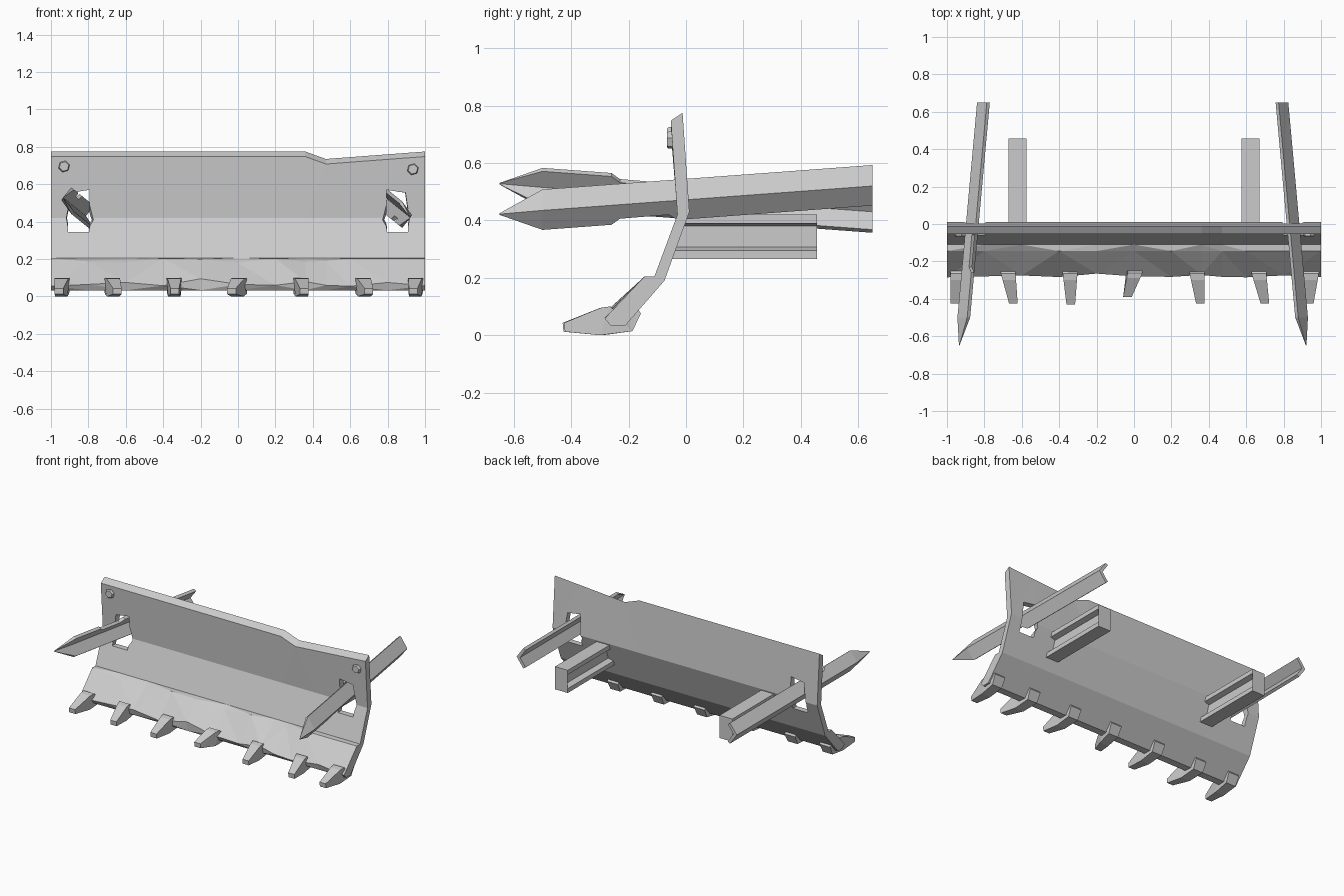
import bpy, bmesh, math
from mathutils import Matrix, Vector

if "Cube" in bpy.data.objects:
    bpy.data.objects.remove(bpy.data.objects["Cube"])


def loft(name, rings):
    """Skin a list of equal-length closed rings and cap both ends."""
    bm = bmesh.new()
    vs = [[bm.verts.new(p) for p in ring] for ring in rings]
    n = len(vs[0])
    for a, b in zip(vs, vs[1:]):
        for i in range(n):
            j = (i + 1) % n
            bm.faces.new((a[i], a[j], b[j], b[i]))
    bm.faces.new(vs[0])
    bm.faces.new(vs[-1])
    bmesh.ops.triangulate(bm, faces=bm.faces[:])
    bmesh.ops.recalc_face_normals(bm, faces=bm.faces[:])
    me = bpy.data.meshes.new(name)
    bm.to_mesh(me)
    bm.free()
    ob = bpy.data.objects.new(name, me)
    bpy.context.collection.objects.link(ob)
    return ob


# Bent blade: x station, drop of top edge, ledge height, lip edge height
stations = [(-1, 0, .205, .055), (-.8, 0, .187, .065), (-.6, 0, .182, .075),
            (-.4, 0, .204, .058), (-.2, 0, .2, .095), (0, 0, .18, .065),
            (.2, 0, .203, .06), (.36, 0, .185, .08), (.47, .04, .19, .06),
            (.6, .03, .203, .055), (.8, .015, .203, .075), (1, 0, .204, .058)]
rings = []
for x, drop, ledge, lip in stations:
    prof = [(-.012, .775 - drop), (-.053, .748 - drop), (-.03, .42), (-.11, .205),
            (-.145, ledge), (-.285 + (lip - .055) * .5, lip), (-.262, .033),
            (-.212, .033), (-.075, .19), (.012, .43)]
    rings.append([(x, y, z) for y, z in prof])
blade = loft("blade", rings)

# Ragged holes through the blade, wider at the front
front = [(.91, .345), (.795, .345), (.752, .41), (.795, .57), (.9, .555), (.925, .42)]
back = [(.91, .345), (.797, .345), (.795, .41), (.795, .57), (.89, .555), (.91, .42)]
for s in (-1, 1):
    cutter = loft("hole_cutter", [[(s * x, y, z) for x, z in sec]
                                  for y, sec in ((-.12, front), (.06, back))])
    cutter.hide_render = True
    cutter.hide_viewport = True
    mod = blade.modifiers.new("hole", 'BOOLEAN')
    mod.operation = 'DIFFERENCE'
    mod.solver = 'EXACT'
    mod.object = cutter

# Claw teeth gripping the lip: base centre, tip centre, tip y
tooth_profile = [(-.43, .043), (-.427, .012), (-.3, 0), (-.187, .014), (-.157, .075),
                 (-.168, .092), (-.212, .055), (-.265, .1), (-.3, .095)]
teeth = [(-.94, -.957, -.425), (-.675, -.645, -.425), (-.342, -.338, -.43),
         (.01, -.035, -.39), (.335, .355, -.425), (.665, .70, -.425), (.95, .937, -.425)]
for base, tip, tip_y in teeth:
    rings = []
    for s in (-1, 1):
        ring = []
        for y, z in tooth_profile:
            t = max(0, min(1, (-.25 - y) / .18))
            yy = y + t * (tip_y + .43)
            half = .037 - .014 * t + (.004 if z > .05 else 0) * (1 - t)
            ring.append((base + (tip - base) * t + s * half, yy, z))
        rings.append(ring)
    loft("tooth", rings)


# Angle-iron spikes running through the holes; the left one is turned half round
def spike_ring(y, size=1.0, notch=0.0):
    t = (y + .5) / 1.15
    ridge = Vector((.93 - .105 * t, y, .435 + .085 * t))
    top, low, th = Vector((-.052, 0, .073)), Vector((-.052, 0, -.068)), .02
    low = low * (1 - notch)
    inner = Vector((-.026, 0, 0))
    off_t, off_l = Vector((-th * .8, 0, -th * .55)), Vector((-th * .8, 0, th * .6))
    pts = [top, Vector(), low, low + off_l, inner, top + off_t]
    return [ridge + p * size for p in pts]


def spike(name, turned):
    rings = [[Vector((.922, -.65, .422)) + (p - Vector((.93, -.5, .435))) * .04
              for p in spike_ring(-.5)]]
    rings += [spike_ring(y, 1, n) for y, n in
              ((-.5, 0), (-.26, 0), (-.23, .28), (-.06, .3), (-.03, 0), (.65, 0))]
    ob = loft(name, rings)
    if turned:
        ob.data.transform(Matrix.Translation((-.014, 0, .95)) @ Matrix.Rotation(math.pi, 4, 'Y'))


spike("right_spike", False)
spike("left_spike", True)

# I-beam mounts with tapered flanges, front ends following the blade's slope
half_section = [(.048, .265), (.048, .295), (.012, .307), (.012, .38), (.048, .39), (.048, .42)]
section = half_section + [(-x, z) for x, z in reversed(half_section)]
for cx in (-.622, .622):
    loft("mount_beam", [[(cx + x, -.01 - (.42 - z) * .4, z) for x, z in section],
                        [(cx + x, .457, z) for x, z in section]])

# Hexagonal bolt heads
for cx, cz in ((-.93, .695), (.935, .68)):
    loft("bolt", [[(cx + r * math.cos(a), y, cz + r * math.sin(a))
                   for a in (math.radians(60 * i + 15) for i in range(6))]
                  for y, r in ((-.03, .031), (-.06, .031), (-.067, .026))])
